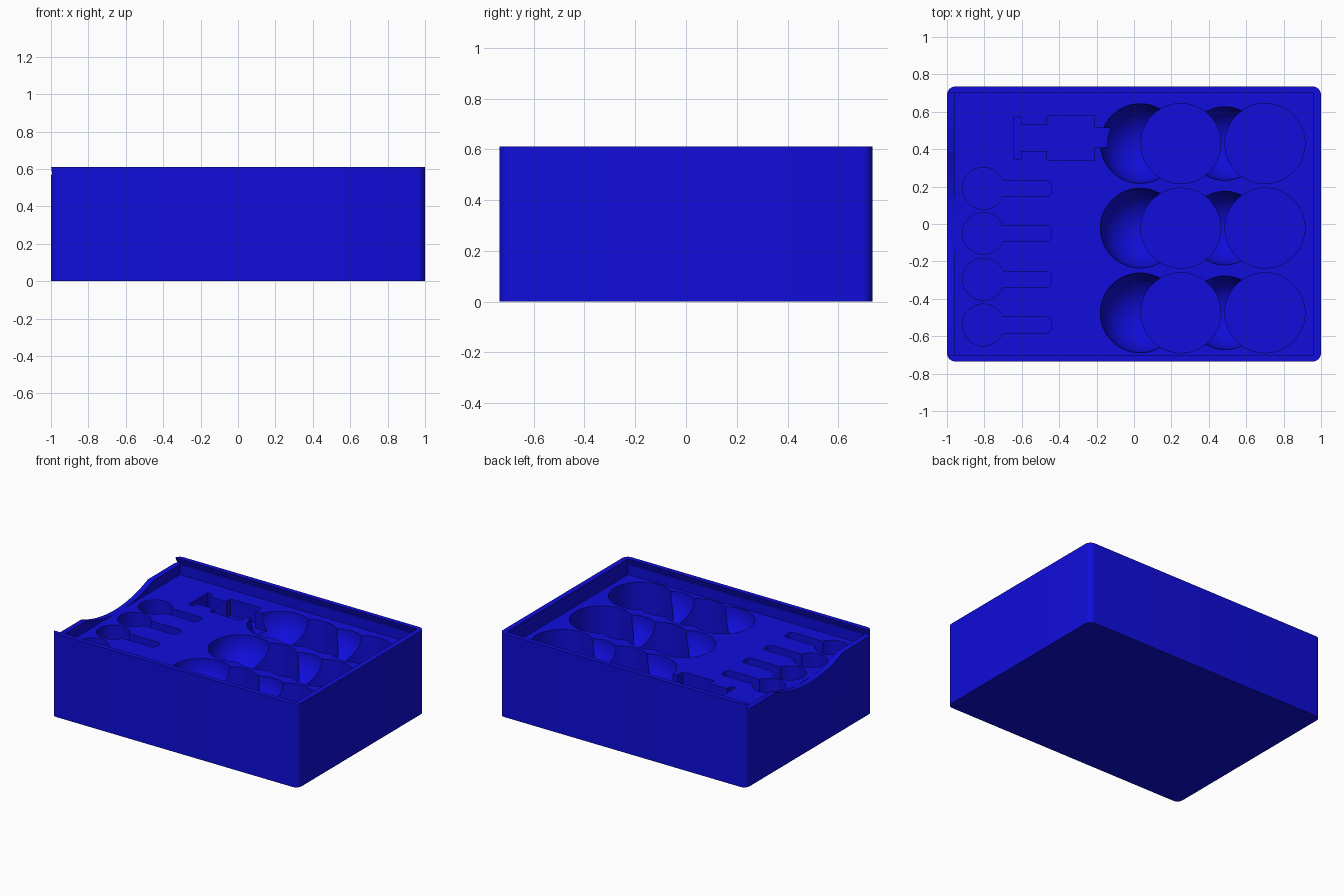
import bpy, bmesh, math
from mathutils import Matrix

if "Cube" in bpy.data.objects:
    bpy.data.objects.remove(bpy.data.objects["Cube"], do_unlink=True)

HEIGHT, LEDGE, FLOOR = 0.61, 0.57, 0.495
SHALLOW, DEEP = 0.375, 0.245

blue = bpy.data.materials.new("deep_blue")
blue.use_nodes = True
colour = (0.005, 0.004, 0.7, 1)
blue.diffuse_color = colour
blue.node_tree.nodes["Principled BSDF"].inputs["Base Color"].default_value = colour


def finish(name, bm):
    bmesh.ops.recalc_face_normals(bm, faces=bm.faces)
    mesh = bpy.data.meshes.new(name)
    bm.to_mesh(mesh)
    bm.free()
    mesh.materials.append(blue)
    obj = bpy.data.objects.new(name, mesh)
    bpy.context.collection.objects.link(obj)
    return obj


def loft(name, bottom, z0, z1, top=None):
    """Solid between two outlines with the same point count."""
    bm = bmesh.new()
    low = [bm.verts.new((x, y, z0)) for x, y in bottom]
    high = [bm.verts.new((x, y, z1)) for x, y in (top or bottom)]
    bm.faces.new(low[::-1])
    bm.faces.new(high)
    for i in range(len(low)):
        j = (i + 1) % len(low)
        bm.faces.new((low[i], low[j], high[j], high[i]))
    return finish(name, bm)


def rect(x0, x1, y0, y1):
    return [(x0, y0), (x1, y0), (x1, y1), (x0, y1)]


def rounded_rect(x0, x1, y0, y1, r, steps=10):
    points = []
    corners = [(x1 - r, y1 - r), (x0 + r, y1 - r), (x0 + r, y0 + r), (x1 - r, y0 + r)]
    for q, (cx, cy) in enumerate(corners):
        for s in range(steps + 1):
            a = (q + s / steps) * math.pi / 2
            points.append((cx + r * math.cos(a), cy + r * math.sin(a)))
    return points


def circle(cx, cy, r, n=72):
    return [(cx + r * math.cos(math.tau * i / n), cy + r * math.sin(math.tau * i / n))
            for i in range(n)]


def ball(x, y, r):
    bm = bmesh.new()
    bmesh.ops.create_uvsphere(bm, u_segments=64, v_segments=32, radius=r,
                              matrix=Matrix.Translation((x, y, FLOOR)))
    return finish("bowl_cutter", bm)


def carve(target, cutter):
    cutter.hide_render = True
    mod = target.modifiers.new("carve", "BOOLEAN")
    mod.operation = "DIFFERENCE"
    mod.solver = "EXACT"
    mod.object = cutter
    bpy.context.view_layer.objects.active = target
    bpy.ops.object.modifier_apply(modifier=mod.name)
    bpy.data.objects.remove(cutter, do_unlink=True)


# Box body with rounded upright corners
tray = loft("storage_tray", rounded_rect(-1, 1, -0.735, 0.735, 0.045), 0, HEIGHT)

# Dovetail slot for a sliding lid, open on the -x end
carve(tray, loft("lid_slot_cutter", rect(-1.1, 0.975, -0.715, 0.715), LEDGE, HEIGHT + 0.01,
                 rect(-1.1, 0.957, -0.697, 0.697)))

# Recess below the lid
carve(tray, loft("recess_cutter", rect(-0.96, 0.96, -0.7, 0.7), FLOOR, HEIGHT - 0.02))

# Wide finger scoop in the open end wall
scoop = loft("scoop_cutter", circle(0, 0, 1, 180), -1.1, -0.955)
scoop.data.transform(Matrix(((0, 0, 1, 0), (1, 0, 0, 0), (0, 1, 0, FLOOR + 0.9975), (0, 0, 0, 1))))
carve(tray, scoop)

# Spoon-shaped pockets
for y in (0.19, -0.05, -0.295, -0.54):
    carve(tray, loft("spoon_head_cutter", circle(-0.805, y, 0.112), SHALLOW, HEIGHT))
    carve(tray, loft("spoon_handle_cutter",
                     rounded_rect(-0.8, -0.44, y - 0.042, y + 0.042, 0.03), SHALLOW, HEIGHT))

# Stepped figure pocket: half outline mirrored across its centre line
half = [(-0.645, 0.112), (-0.605, 0.112), (-0.605, 0.07), (-0.465, 0.07), (-0.465, 0.12),
        (-0.215, 0.12), (-0.215, 0.052), (-0.12, 0.052)]
centre = 0.46
outline = [(x, centre + w) for x, w in half] + [(x, centre - w) for x, w in reversed(half)]
carve(tray, loft("figure_cutter", outline, SHALLOW, HEIGHT))

# Rows of round bowls and deep flat-bottomed wells
for y in (0.43, -0.022, -0.475):
    carve(tray, ball(0.033, y, 0.213))
    carve(tray, ball(0.485, y, 0.197))
    for x in (0.25, 0.7):
        carve(tray, loft("well_cutter", circle(x, y, 0.214), DEEP, HEIGHT))

# Smooth curved walls, keep hard edges
bpy.ops.object.select_all(action="DESELECT")
tray.select_set(True)
bpy.context.view_layer.objects.active = tray
bpy.ops.object.shade_smooth_by_angle(angle=math.radians(30))
